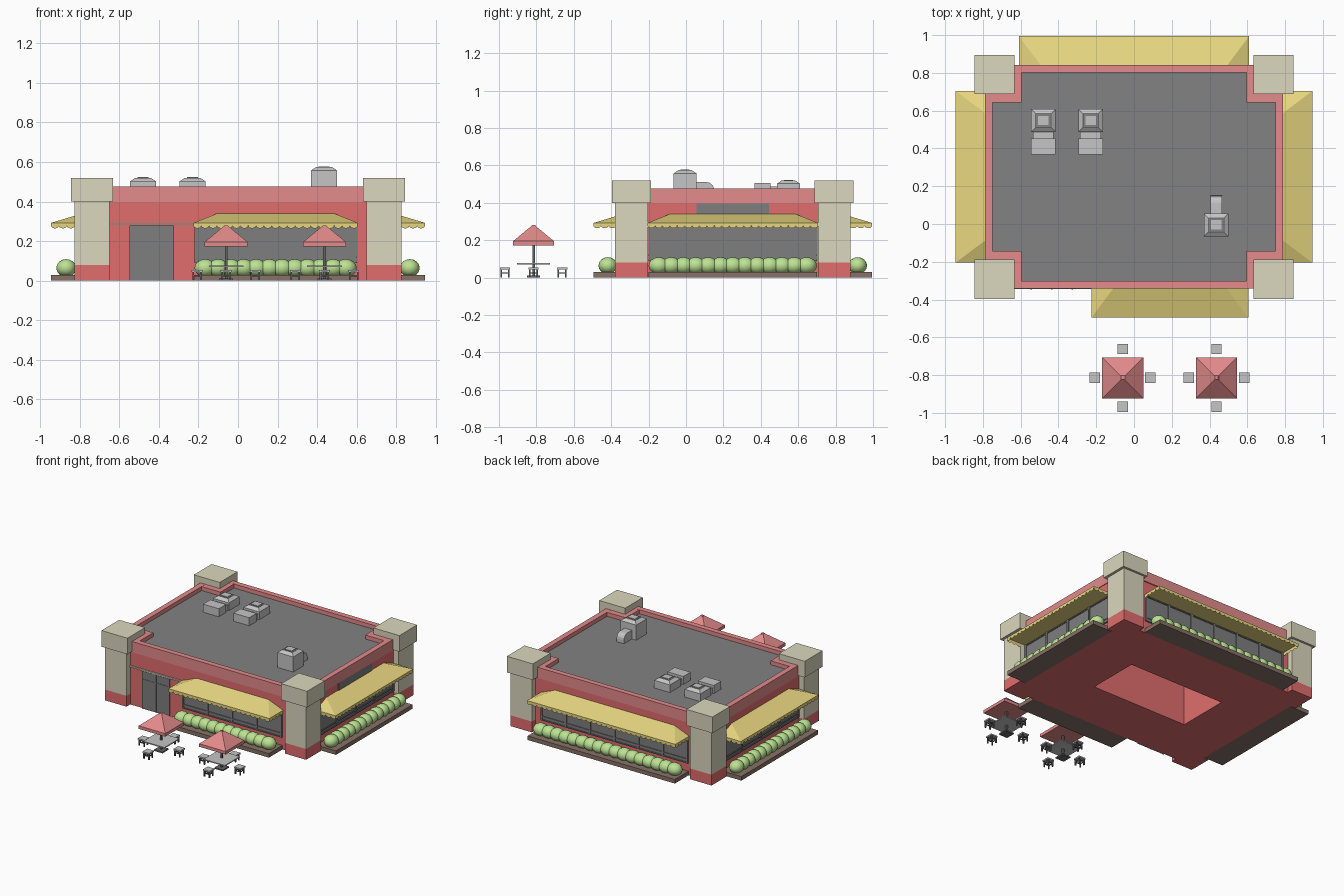
import bpy, bmesh, math
from mathutils import Matrix

if "Cube" in bpy.data.objects:
    bpy.data.objects.remove(bpy.data.objects["Cube"])


def material(name, *rgb):
    linear = [((c / 255 + 0.055) / 1.055) ** 2.4 for c in rgb]
    mat = bpy.data.materials.new(name)
    mat.use_nodes = True
    mat.diffuse_color = (*linear, 1)
    mat.node_tree.nodes["Principled BSDF"].inputs["Base Color"].default_value = (*linear, 1)
    return mat


red = material("brick red", 225, 109, 109)
pink = material("light red", 227, 139, 139)
tan = material("stone tan", 219, 215, 190)
yellow = material("awning yellow", 234, 217, 129)
green = material("hedge green", 188, 227, 147)
brown = material("planter brown", 136, 114, 103)
glass = material("window grey", 126, 126, 128)
tar = material("roof grey", 130, 130, 130)
steel = material("light steel", 197, 197, 197)
iron = material("dark iron", 102, 102, 105)


def finish(name, bm, mat, frame=None):
    bmesh.ops.recalc_face_normals(bm, faces=bm.faces)
    mesh = bpy.data.meshes.new(name)
    bm.to_mesh(mesh)
    bm.free()
    mesh.materials.append(mat)
    obj = bpy.data.objects.new(name, mesh)
    bpy.context.collection.objects.link(obj)
    if frame is not None:
        obj.matrix_world = frame
    return obj


def add_box(bm, centre, size, base, top, taper=0):
    """Box standing from base to top; taper pulls in the upper rim."""
    for v in bmesh.ops.create_cube(bm, size=1)["verts"]:
        pull = 2 * taper if v.co.z > 0 else 0
        v.co.x = centre[0] + v.co.x * (size[0] - pull)
        v.co.y = centre[1] + v.co.y * (size[1] - pull)
        v.co.z = top if v.co.z > 0 else base


def box(name, mat, centre, size, base, top, taper=0, frame=None):
    bm = bmesh.new()
    add_box(bm, centre, size, base, top, taper)
    return finish(name, bm, mat, frame)


MID = 0.25            # building centre along y
HALF_X, HALF_Y = 0.785, 0.585

# Main body with a deep recess underneath
bm = bmesh.new()
add_box(bm, (0, MID), (2 * HALF_X, 2 * HALF_Y), 0, 0.4)
bm.normal_update()
floor = min(bm.faces, key=lambda f: f.calc_center_median().z)
bmesh.ops.inset_region(bm, faces=[floor], thickness=0.39, use_even_offset=True)
pit = bmesh.ops.extrude_discrete_faces(bm, faces=[floor])["faces"]
for v in pit[0].verts:
    v.co.z = 0.38
finish("main_walls", bm, red)
box("roof_deck", tar, (0, MID), (1.54, 1.14), 0.4, 0.445)

# Parapet band with thick corners
bm = bmesh.new()
for s in (-1, 1):
    add_box(bm, (s * 0.77, MID), (0.04, 1.18), 0.395, 0.475)
    add_box(bm, (0, MID + s * 0.572), (1.58, 0.04), 0.395, 0.475)
    for t in (-1, 1):
        add_box(bm, (s * 0.692, MID + t * 0.492), (0.194, 0.196), 0.395, 0.4745)
finish("parapet", bm, pink)

# Corner pillars
for sx, side in ((-1, "right"), (1, "left")):
    for sy, end in ((-1, "front"), (1, "back")):
        spot = (sx * 0.738, MID + sy * 0.542)
        name = f"{end}_{side}_pillar"
        box(name + "_base", red, spot, (0.175, 0.175), 0, 0.08)
        box(name + "_shaft", tan, spot, (0.175, 0.175), 0.08, 0.4)
        box(name + "_cap", tan, spot, (0.213, 0.208), 0.4, 0.52)


def awning(name, length, frame):
    """Hipped canopy with a scalloped valance on its three open edges."""
    bm = bmesh.new()
    half, depth, hip, rim, lip = length / 2 + 0.005, 0.16, 0.12, 0.292, 0.278
    outer = [(-half, 0), (-half, -depth), (half, -depth), (half, 0)]
    low = [bm.verts.new((x, y, rim)) for x, y in outer]
    top = [bm.verts.new((s * (half - hip), 0, 0.34)) for s in (-1, 1)]
    bm.faces.new((low[0], low[1], top[0]))
    bm.faces.new((low[1], low[2], top[1], top[0]))
    bm.faces.new((low[2], low[3], top[1]))
    bm.faces.new(low)
    for (ax, ay), (bx, by) in zip(outer, outer[1:]):
        count = round(math.hypot(bx - ax, by - ay) / 0.04)
        for i in range(count):
            def point(t, z):
                f = (i + t) / count
                return bm.verts.new((ax + (bx - ax) * f, ay + (by - ay) * f, z))
            arc = [point((1 - math.cos(a)) / 2, lip - 0.014 * math.sin(a))
                   for a in (math.pi * k / 6 for k in range(7))]
            bm.faces.new(arc + [point(1, rim), point(0, rim)])
    finish(name, bm, yellow, frame)


def facade(name, x, y, angle, length):
    """Window wall, planter, hedge and awning; outward is local -y."""
    frame = Matrix.Translation((x, y, 0)) @ Matrix.Rotation(math.radians(angle), 4, "Z")
    box(name + "_windows", glass, (0, 0), (length, 0.008), 0.09, 0.289, frame=frame)
    bm = bmesh.new()
    panes = round(length / 0.2)
    for i in range(panes + 1):
        add_box(bm, ((i / panes - 0.5) * (length - 0.016), -0.004), (0.014, 0.012), 0.09, 0.289)
    for z in (0.09, 0.115, 0.277):
        add_box(bm, (0, -0.004), (length, 0.011), z, z + 0.008)
    finish(name + "_window_frames", bm, glass, frame)
    box(name + "_planter", brown, (0, -0.08), (length, 0.16), 0, 0.03, frame=frame)
    # Hedge: a row of closely overlapping rounded shrubs
    bm = bmesh.new()
    count = round(length / 0.07)
    for i in range(count):
        along = (i / (count - 1) - 0.5) * (length - 0.11)
        place = Matrix.Translation((along, -0.083, 0.064))
        bmesh.ops.create_uvsphere(bm, u_segments=12, v_segments=8, radius=0.05,
                                  matrix=place @ Matrix.Diagonal((1.1, 1, 0.9, 1)))
    hedge = finish(name + "_hedge", bm, green, frame)
    bpy.ops.object.select_all(action="DESELECT")
    hedge.select_set(True)
    bpy.context.view_layer.objects.active = hedge
    bpy.ops.object.shade_smooth_by_angle(angle=math.radians(50))
    awning(name + "_awning", length, frame)


facade("front", 0.19, MID - HALF_Y, 0, 0.82)
facade("left", HALF_X, MID, 90, 0.9)
facade("right", -HALF_X, MID, -90, 0.9)
facade("back", 0, MID + HALF_Y, 180, 1.21)
box("side_panel", glass, (HALF_X, MID), (0.009, 0.39), 0.335, 0.395)

# Entrance: double door, frame bars and lintel strip
FRONT = MID - HALF_Y
DOOR, WIDE = -0.435, 0.225
box("entrance_door", glass, (DOOR, FRONT - 0.003), (WIDE, 0.009), 0, 0.28)
bm = bmesh.new()
for offset in (-0.5, 0, 0.5):
    add_box(bm, (DOOR + offset * (WIDE - 0.008), FRONT - 0.006), (0.008, 0.009), 0, 0.28)
for z in (0.215, 0.274):
    add_box(bm, (DOOR, FRONT - 0.006), (WIDE, 0.008), z, z + 0.006)
finish("door_frame", bm, glass)
box("entrance_lintel", tan, (DOOR, FRONT - 0.004), (0.43, 0.012), 0.281, 0.291)


def vent(name, x, y, shoulder):
    """Square roof unit with a sloped hood and a stepped cap."""
    box(name + "_body", steel, (x, y), (0.13, 0.122), 0.44, shoulder)
    box(name + "_hood", steel, (x, y), (0.13, 0.122), shoulder, shoulder + 0.017, 0.024)
    box(name + "_cap_gap", tar, (x, y), (0.078, 0.07), shoulder, shoulder + 0.018)
    box(name + "_cap", steel, (x, y), (0.055, 0.05), shoulder, shoulder + 0.021)


# Rooftop equipment
for x, name in ((-0.48, "right_vent"), (-0.23, "middle_vent")):
    vent(name, x, 0.548, 0.502)
    box(name + "_intake", steel, (x, 0.41), (0.13, 0.085), 0.44, 0.505)
    box(name + "_link", steel, (x, 0.47), (0.11, 0.04), 0.44, 0.487)
vent("left_vent", 0.435, -0.005, 0.557)

# Bent duct behind the tall unit
bm = bmesh.new()
rim = [(0.05, 0.51)] + [(0.11 + 0.04 * math.sin(a), 0.47 + 0.04 * math.cos(a))
                        for a in (math.pi * k / 8 for k in range(5))]
rim += [(0.15, 0.44), (0.05, 0.44)]
face = bm.faces.new([bm.verts.new((0.405, y, z)) for y, z in rim])
grown = bmesh.ops.extrude_face_region(bm, geom=[face])["geom"]
bmesh.ops.translate(bm, vec=(0.06, 0, 0), verts=[g for g in grown if isinstance(g, bmesh.types.BMVert)])
finish("vent_duct", bm, steel)


def stool(name, x, y):
    box(name + "_seat", steel, (x, y), (0.055, 0.055), 0.043, 0.053)
    bm = bmesh.new()
    for s in (-1, 1):
        for t in (-1, 1):
            add_box(bm, (x + s * 0.02, y + t * 0.02), (0.008, 0.008), 0, 0.043)
        add_box(bm, (x + s * 0.02, y), (0.006, 0.04), 0.022, 0.028)
        add_box(bm, (x, y + s * 0.02), (0.04, 0.006), 0.022, 0.028)
    finish(name + "_legs", bm, iron)


# Patio tables with parasols and stools
for x, side in ((-0.06, "right"), (0.437, "left")):
    y = -0.815
    name = side + "_table"
    box(name + "_top", steel, (x, y), (0.175, 0.175), 0.07, 0.078)
    box(name + "_foot", iron, (x, y), (0.07, 0.07), 0, 0.01)
    box(name + "_pole", iron, (x, y), (0.013, 0.013), 0, 0.26)
    box(side + "_parasol_valance", pink, (x, y), (0.218, 0.218), 0.172, 0.195)
    box(side + "_parasol", pink, (x, y), (0.218, 0.218), 0.195, 0.275, 0.097)
    box(side + "_parasol_tip", pink, (x, y), (0.026, 0.026), 0.27, 0.28, 0.004)
    for i in range(4):
        turn = math.pi / 2 * i
        stool(f"{side}_stool_{i + 1}", x + 0.147 * math.cos(turn), y + 0.153 * math.sin(turn))
